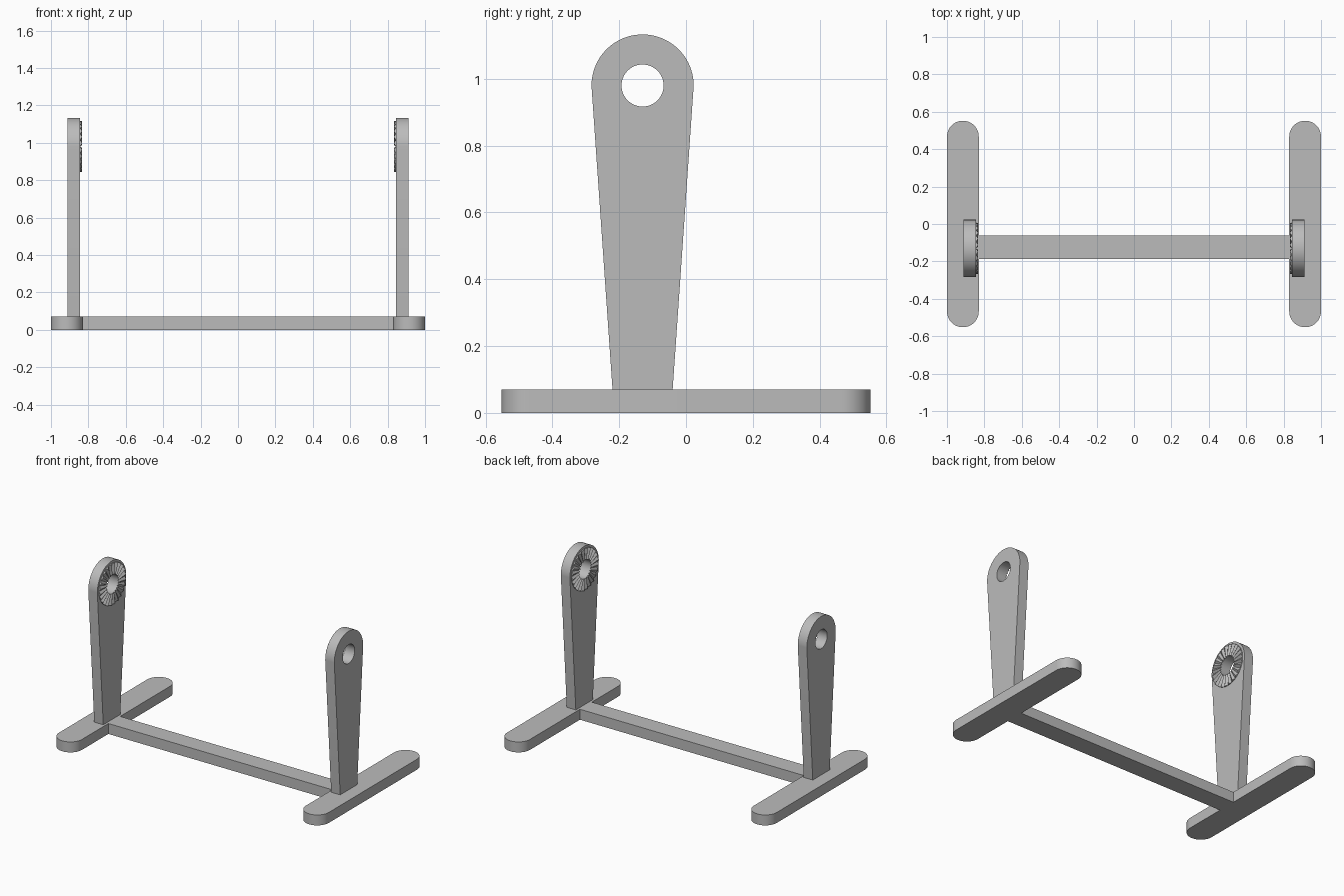
import bpy, bmesh, math
from mathutils import Vector

cube = bpy.data.objects.get("Cube")
if cube:
    bpy.data.objects.remove(cube)

grey = bpy.data.materials.new("plain grey")
grey.use_nodes = True
COLOUR = (0.5, 0.5, 0.5, 1)
grey.diffuse_color = COLOUR
grey.node_tree.nodes["Principled BSDF"].inputs["Base Color"].default_value = COLOUR

THICK = 0.07                 # height of the base bars
POST_Y = -0.13               # centre line of posts and crossbar
HOLE_Z, HOLE_R = 0.98, 0.063
POST_IN, POST_OUT = 0.845, 0.912


def finish(bm, name):
    bmesh.ops.recalc_face_normals(bm, faces=bm.faces)
    mesh = bpy.data.meshes.new(name)
    bm.to_mesh(mesh)
    bm.free()
    mesh.materials.append(grey)
    obj = bpy.data.objects.new(name, mesh)
    bpy.context.collection.objects.link(obj)
    bpy.ops.object.select_all(action='DESELECT')
    obj.select_set(True)
    bpy.context.view_layer.objects.active = obj
    bpy.ops.object.shade_smooth_by_angle(angle=math.radians(30))
    return obj


def arc(cx, cy, r, start, end, steps):
    angles = [start + (end - start) * i / steps for i in range(steps + 1)]
    return [(cx + r * math.cos(a), cy + r * math.sin(a)) for a in angles]


def extrude_outline(name, loops, place, depth):
    """Fill closed outlines (holes allowed) and extrude them."""
    bm = bmesh.new()
    edges = []
    for loop in loops:
        vs = [bm.verts.new(place(*p)) for p in loop]
        edges += [bm.edges.new((vs[i - 1], vs[i])) for i in range(len(vs))]
    bmesh.ops.triangle_fill(bm, edges=edges, use_beauty=True)
    geom = bmesh.ops.extrude_face_region(bm, geom=bm.faces[:], use_keep_orig=True)["geom"]
    moved = [g for g in geom if isinstance(g, bmesh.types.BMVert)]
    bmesh.ops.translate(bm, verts=moved, vec=Vector(depth))
    return finish(bm, name)


def toothed_ring(name, side, teeth=24, r_out=0.137, low=0.001, high=0.012):
    """Annulus of radial ridges on the inner face of a post."""
    bm = bmesh.new()
    rows = []
    count = teeth * 2
    for i in range(count):
        a = math.tau * i / count
        top = POST_IN - (high if i % 2 else low)
        rows.append([bm.verts.new((side * x, POST_Y + r * math.cos(a), HOLE_Z + r * math.sin(a)))
                     for x, r in ((POST_IN, HOLE_R), (top, HOLE_R), (top, r_out), (POST_IN, r_out))])
    for i in range(count):
        a, b = rows[i - 1], rows[i]
        for k in range(4):
            n = (k + 1) % 4
            bm.faces.new((a[k], a[n], b[n], b[k]))
    return finish(bm, name)


# Crossbar
bm = bmesh.new()
bmesh.ops.create_cube(bm, size=1)
bmesh.ops.scale(bm, vec=(1.68, 0.125, THICK), verts=bm.verts)
bmesh.ops.translate(bm, vec=(0, -0.125, THICK / 2), verts=bm.verts)
finish(bm, "crossbar")

# Outlines for the rounded feet and the tapered posts
foot_r, foot_end = 0.085, 0.467
foot = (arc(0, foot_end, foot_r, 0, math.pi, 24)
        + arc(0, -foot_end, foot_r, math.pi, math.tau, 24))
post = arc(POST_Y, HOLE_Z, 0.153, 0, math.pi, 40) + [(-0.22, THICK), (-0.04, THICK)]
hole = arc(POST_Y, HOLE_Z, HOLE_R, 0, math.tau, 48)[:-1]

for side, label in ((1, "left"), (-1, "right")):
    extrude_outline(label + "_foot", [foot],
                    lambda x, y: (side * 0.915 + x, y, 0), (0, 0, THICK))
    extrude_outline(label + "_post", [post, hole],
                    lambda y, z: (side * POST_IN, y, z), (side * (POST_OUT - POST_IN), 0, 0))
    toothed_ring(label + "_toothed_ring", side)
